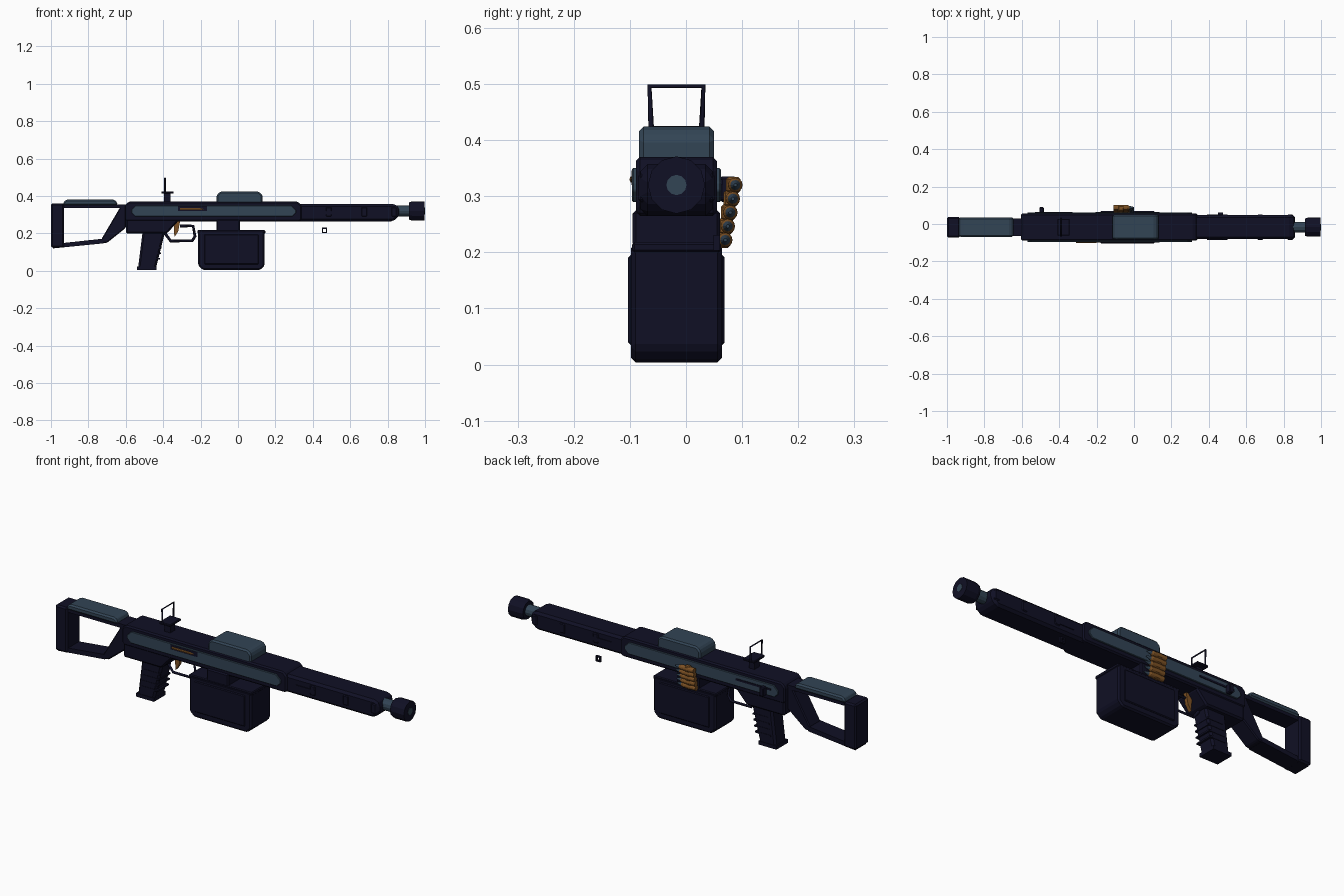
import bpy
import bmesh
from mathutils import Vector

default_cube = bpy.data.objects.get("Cube")
if default_cube:
    bpy.data.objects.remove(default_cube)

# Shared landmarks
MIDDLE = -.017
BORE = .32
ROOF = .37
BELLY = .265
FLANK = .073


def material(name, *rgb):
    mat = bpy.data.materials.new(name)
    mat.use_nodes = True
    mat.diffuse_color = (*rgb, 1)
    shader = mat.node_tree.nodes["Principled BSDF"]
    shader.inputs["Base Color"].default_value = mat.diffuse_color
    return mat


NAVY = material("dark navy", .005, .005, .018)
SLATE = material("slate blue", .032, .058, .09)
BRONZE = material("bronze", .21, .085, .018)


def finish(name, bm, mat, bevel=0):
    bmesh.ops.recalc_face_normals(bm, faces=bm.faces)
    mesh = bpy.data.meshes.new(name)
    bm.to_mesh(mesh)
    bm.free()
    mesh.materials.append(mat)
    part = bpy.data.objects.new(name, mesh)
    bpy.context.collection.objects.link(part)
    if bevel:
        chamfer = part.modifiers.new("chamfer", 'BEVEL')
        chamfer.width = bevel
        chamfer.segments = 1
    return part


def prism(name, profile, half, mat=NAVY, bevel=0, y=MIDDLE):
    """Extrude a side profile to both sides of the plane at y."""
    bm = bmesh.new()
    face = bm.faces.new([bm.verts.new((x, y - half, z)) for x, z in profile])
    grown = bmesh.ops.extrude_face_region(bm, geom=[face])["geom"]
    moved = [item for item in grown if isinstance(item, bmesh.types.BMVert)]
    bmesh.ops.translate(bm, verts=moved, vec=Vector((0, half + half, 0)))
    return finish(name, bm, mat, bevel)


def plate(name, rear, front, bottom, top, half, mat=NAVY, bevel=0, y=MIDDLE, low=0, high=0):
    """Slab whose lower and upper profile corners are cut off by low and high."""
    profile = []
    for x, z, inward, upward in ((rear, bottom, low, low), (front, bottom, -low, low),
                                 (front, top, -high, -high), (rear, top, high, -high)):
        cut = [(x, z + upward), (x + inward, z)] if inward else [(x, z)]
        profile += cut if inward * upward >= 0 else cut[::-1]
    return prism(name, profile, half, mat, bevel, y)


def rod(name, rear, front, radius, mat=NAVY, tip=None, y=MIDDLE, z=BORE, sides=12):
    """Round bar along x, optionally tapering to the tip radius."""
    bm = bmesh.new()
    tip = radius if tip is None else tip
    bmesh.ops.create_cone(bm, cap_ends=True, segments=sides, radius1=radius,
                          radius2=tip, depth=front - rear)
    turn = Vector((1, 0, 0)).to_track_quat('Z', 'Y').to_matrix()
    bmesh.ops.rotate(bm, verts=bm.verts, matrix=turn)
    bmesh.ops.translate(bm, verts=bm.verts, vec=Vector(((rear + front) / 2, y, z)))
    return finish(name, bm, mat)


def wire(name, points, radius):
    curve = bpy.data.curves.new(name, 'CURVE')
    curve.dimensions = '3D'
    curve.bevel_depth = radius
    curve.bevel_resolution = 0
    curve.use_fill_caps = True
    spline = curve.splines.new('POLY')
    spline.points.add(len(points) - 1)
    for point, place in zip(spline.points, points):
        point.co = (*place, 1)
    curve.materials.append(NAVY)
    bpy.context.collection.objects.link(bpy.data.objects.new(name, curve))


# Open-frame stock
plate("butt_plate", -1, -.93, .125, .36, half=.055, bevel=.008)
prism("stock_lower_bar", [(-.99, .12), (-.72, .147), (-.72, .172), (-.99, .143)], half=.045)
prism("stock_strut", [(-.73, .147), (-.7, .15), (-.6, .23), (-.6, .34), (-.63, .34),
                      (-.73, .17)], half=.045, bevel=.005)
plate("stock_upper_bar", -.95, -.57, .335, .356, half=.046)
plate("cheek_pad", -.935, -.645, .35, .381, half=.053, mat=SLATE, bevel=.008, high=.015)

# Receiver and fore-end
plate("receiver", -.605, .34, BELLY, ROOF, half=.072, bevel=.01, high=.02, low=.01)
prism("lower_receiver", [(-.6, .2), (-.38, .2), (-.32, BELLY), (-.32, .3), (-.6, .3)],
      half=.068, bevel=.008)
plate("fore_end", .25, .862, BELLY, .357, half=.064, bevel=.012, low=.03, high=.02)
for number, rear in enumerate((.47, .66, .82)):
    plate(f"fore_end_band_{number}", rear, rear + .03, .29, .34, half=.068, bevel=.004)

# Side panels and vents, mirrored across the middle plane
for side, sign in (("right", -1), ("left", 1)):
    plate(f"side_panel_{side}", -.57, .31, .29, .35, half=.006, mat=SLATE,
          bevel=.002, y=MIDDLE + sign * FLANK, low=.02, high=.025)
    plate(f"fore_end_slot_{side}", .39, .5, .3, .32, half=.003, y=MIDDLE + sign * .065)

# Ejection port with a seated round, and charging peg
port = MIDDLE - FLANK - .004
plate("ejection_port", -.32, -.165, BORE, .346, half=.003, y=port)
rod("seated_round", -.31, -.2, .007, BRONZE, y=port, z=.33, sides=8)
rod("seated_round_tip", -.2, -.17, .006, BRONZE, tip=.001, y=port, z=.33, sides=8)
plate("charging_track", -.53, -.33, BORE, .33, half=.002, y=.063)
plate("charging_peg", -.506, -.482, .29, .335, half=.015, bevel=.004, y=.075)

# Barrel and muzzle
rod("barrel", .84, .93, .029, SLATE)
rod("muzzle_collar", .915, .93, .046, tip=.051)
rod("muzzle_brake", .93, .998, .051)
rod("bore", .99, 1, .018, SLATE)

# Top cover block
plate("top_cover", -.115, .132, .36, .424, half=.067, mat=SLATE, bevel=.008, high=.02)

# Ammunition box
plate("ammo_box", -.213, .143, .004, .215, half=.081, bevel=.008, low=.025)
plate("ammo_box_lid", -.216, .146, .2, .218, half=.079, bevel=.004)
plate("ammo_box_side_plates", -.18, .11, .035, .195, half=.086, bevel=.004)
plate("ammo_box_neck", -.115, .01, .21, .275, half=.078, bevel=.006)

# Cartridge belt hanging from the feed opening
count = 5
for number in range(count):
    drop = number / (count - 1)
    place = {"y": .07 + .018 * (1 - drop), "z": BORE - .098 * drop}
    rod(f"cartridge_{number}", -.11, -.035, .013, BRONZE, **place)
    rod(f"cartridge_shoulder_{number}", -.035, -.025, .013, BRONZE, tip=.009, **place)
    rod(f"cartridge_tip_{number}", -.025, 0, .009, SLATE, tip=.003, **place)
    plate(f"belt_link_{number}", -.085, -.055, place["z"] - .014, place["z"] + .014,
          half=.013, mat=BRONZE, bevel=.004, y=place["y"] - .004)

# Pistol grip with ribs, guard and trigger
prism("grip", [(-.51, .21), (-.39, .21), (-.44, .01), (-.535, .01)], half=.045, bevel=.01)
plate("grip_base", -.54, -.436, .004, .022, half=.048)
for number in range(4):
    height = .06 + .03 * number
    rear = height / 7 - .515
    plate(f"grip_rib_{number}", rear, rear + .09, height, height + .008, half=.047)
guard = ((-.39, .2), (-.36, .16), (-.245, .16), (-.23, .185), (-.24, .24), (-.31, .24))
wire("trigger_guard", [(x, MIDDLE, z) for x, z in guard], radius=.008)
prism("trigger", [(-.345, BELLY), (-.31, BELLY), (-.32, .21), (-.34, .18)],
      half=.009, mat=BRONZE)

# Folding rear sight
plate("sight_post", -.395, -.362, .36, .415, half=.02)
plate("sight_base", -.41, -.345, .413, .425, half=.045, bevel=.003)
frame = ((-.045, .42), (-.048, .496), (.048, .496), (.045, .42))
wire("sight_frame", [(-.39, MIDDLE + y, z) for y, z in frame], radius=.005)

# Small sling loop below the fore-end
loop_x, loop_z, reach, thick = .463, .217, .014, .003
for name, shift in (("rear", -.011), ("front", .011)):
    x, z = loop_x + shift, loop_z + shift
    plate(f"sling_loop_{name}_post", x - thick, x + thick, loop_z - reach, loop_z + reach,
          half=.006, y=.055)
    plate(f"sling_loop_{name}_bar", loop_x - reach, loop_x + reach, z - thick, z + thick,
          half=.006, y=.055)
